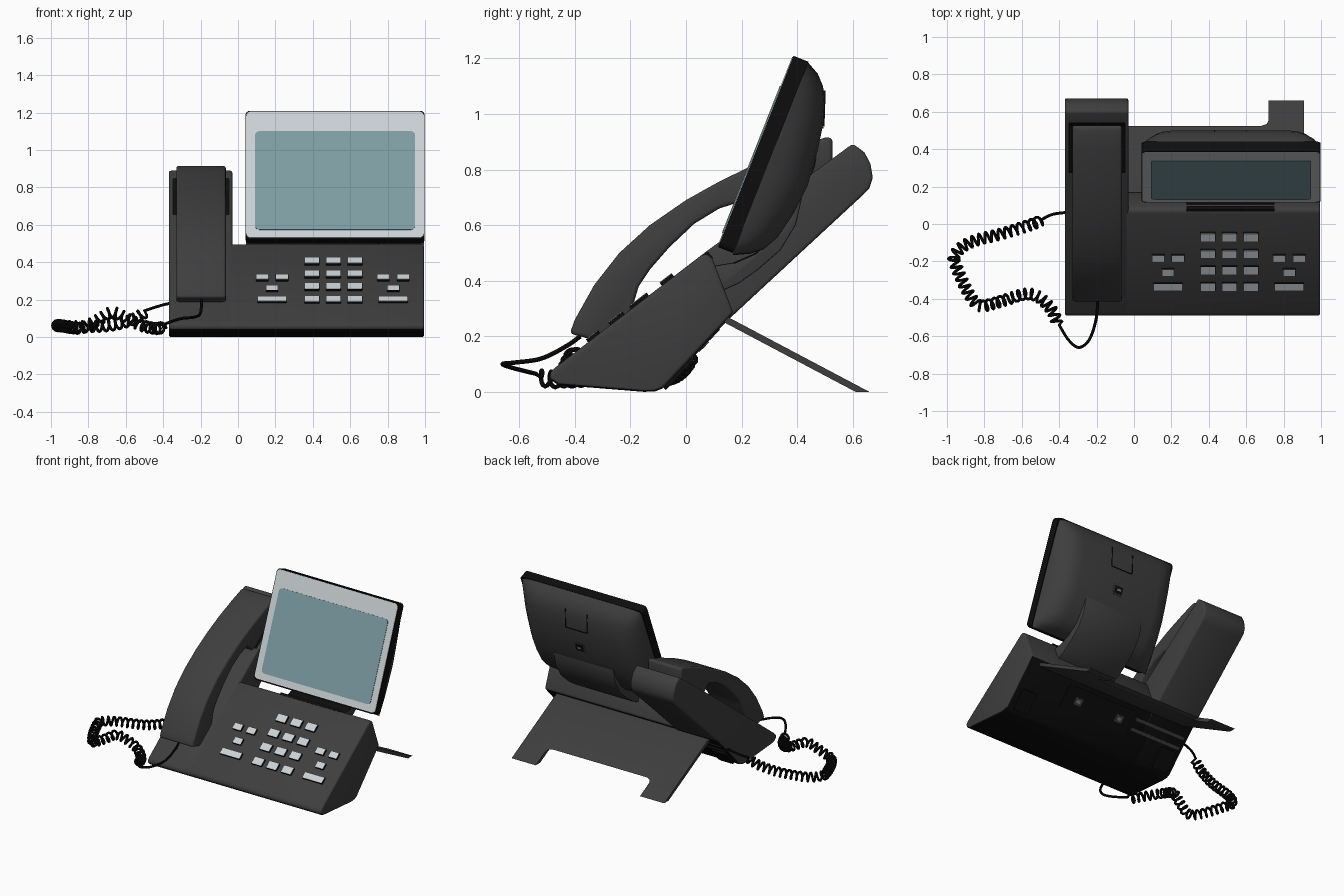
import bpy, bmesh, math
from mathutils import Vector, Matrix

if "Cube" in bpy.data.objects:
    bpy.data.objects.remove(bpy.data.objects["Cube"])


def material(name, r, g, b):
    m = bpy.data.materials.new(name)
    m.diffuse_color = (r, g, b, 1)
    m.use_nodes = True
    m.node_tree.nodes["Principled BSDF"].inputs["Base Color"].default_value = m.diffuse_color
    return m


BODY = material("charcoal plastic", .048, .048, .048)
BLACK = material("black plastic", .004, .004, .004)
LIGHT = material("light grey", .59, .635, .66)
SCREEN = material("teal screen", .205, .335, .365)
METAL = material("mid grey", .2, .2, .2)


def finish(bm, name, mat, bevel=0, segs=3, angle=35):
    bmesh.ops.recalc_face_normals(bm, faces=bm.faces[:])
    me = bpy.data.meshes.new(name)
    bm.to_mesh(me)
    bm.free()
    ob = bpy.data.objects.new(name, me)
    me.materials.append(mat)
    bpy.context.collection.objects.link(ob)
    if bevel:
        b = ob.modifiers.new("bevel", 'BEVEL')
        b.width, b.segments = bevel, segs
        b.limit_method, b.angle_limit = 'ANGLE', math.radians(angle)
    return ob


def extrude(points, shift):
    """Closed solid from a polygon pushed along a vector."""
    bm = bmesh.new()
    f = bm.faces.new([bm.verts.new(p) for p in points])
    r = bmesh.ops.extrude_face_region(bm, geom=[f])
    bmesh.ops.translate(bm, vec=Vector(shift),
                        verts=[v for v in r["geom"] if isinstance(v, bmesh.types.BMVert)])
    return bm


def prism(name, yz, x0, x1, mat, bevel=0, segs=3, angle=35):
    return finish(extrude([(x0, y, z) for y, z in yz], (x1 - x0, 0, 0)), name, mat, bevel, segs, angle)


def plate(name, pos, deg, w, h, r, z0, z1, mat):
    """Rounded rectangle lying on a plane tilted by deg about x."""
    pts = []
    for i, (sx, sy) in enumerate([(1, 1), (-1, 1), (-1, -1), (1, -1)]):
        for k in range(5):
            a = math.radians(90 * i + 22.5 * k)
            pts.append((sx * (w / 2 - r) + r * math.cos(a), sy * (h / 2 - r) + r * math.sin(a), z0))
    bm = extrude(pts, (0, 0, z1 - z0))
    bm.transform(Matrix.Translation(pos) @ Matrix.Rotation(math.radians(deg), 4, 'X'))
    return finish(bm, name, mat)


# base and handset cradle share the same lower profile
low = [(.03, .135), (-.085, .012), (-.11, .002), (-.15, .0), (-.46, .025), (-.49, .045),
       (-.49, .068), (-.473, .086)]
base = prism("base", low + [(.055, .491), (.075, .497), (.095, .48), (.17, .285)], -.1, .995, BODY, .018)
cradle = prism("handset_cradle", low + [(.07, .503), (.6, .893), (.642, .862), (.664, .82), (.672, .77),
               (.66, .733), (.635, .707), (.17, .276)], -.37, -.03, BODY, .018)
cutter = prism("recess_cutter", [(.28, .62), (.52, .79), (.56, .90), (.26, .75)], -.348, -.047, BLACK)
cutter.hide_render = True
cut = cradle.modifiers.new("recess", 'BOOLEAN')
cut.object, cut.operation, cut.solver = cutter, 'DIFFERENCE', 'EXACT'
cut.material_mode = 'TRANSFER'

# handset, arched over the cradle
prism("handset", [(-.418, .21), (-.40, .26), (-.33, .385), (-.24, .5), (-.13, .6), (0, .69), (.12, .757),
                  (.25, .82), (.4, .88), (.5, .915), (.527, .915), (.527, .82), (.27, .63), (.215, .69),
                  (.12, .66), (.03, .605), (-.06, .52), (-.13, .44), (-.17, .38), (-.2, .28), (-.31, .18)],
      -.33, -.065, BODY, .014, 3, 50)

# keys on the sloped top
def key(x, y, w, h):
    pos = (x, y, .086 + .772 * (y + .47))
    plate("key_base", pos, 37.7, w + .002, h + .002, .003, -.01, .013, BLACK)
    plate("key_cap", pos, 37.7, w, h, .003, .013, .015, LIGHT)


for x in (.395, .51, .625):
    for y in (-.065, -.155, -.242, -.33):
        key(x, y, .077, .053)
for cx in (.182, .83):
    key(cx - .053, -.178, .066, .045)
    key(cx + .053, -.178, .066, .045)
    key(cx, -.253, .064, .045)
    key(cx, -.33, .155, .045)

# monitor: black frame, pale bezel, screen
TILT = math.degrees(math.atan2(1, .394))


def on_front(z):
    return (.519, .115 + .394 * (z - .52), z)


plate("monitor_frame", on_front(.865), TILT, .958, .74, .025, -.058, 0, BLACK)
plate("monitor_bezel", on_front(.867), TILT, .95, .725, .025, 0, .003, LIGHT)
plate("screen", on_front(.835), TILT, .856, .567, .025, .003, .006, SCREEN)

# bulging monitor back, lofted across x
back = [(.438, 1.187), (.474, 1.145), (.493, 1.1), (.5, 1.05), (.493, .96), (.474, .87), (.438, .743), (.39, .646),
        (.33, .556), (.28, .513), (.23, .497), (.174, .492)]
a, b = Vector(back[0]), Vector(back[-1])
d = (b - a).normalized()
half = [(.475, 0), (.462, .3), (.437, .58), (.40, .82), (.36, .95), (.31, 1)]
sections = [(.519 - h, f) for h, f in half] + [(.519 + h, f) for h, f in half[::-1]]
bm = bmesh.new()
rows = []
for x, f in sections:
    row = []
    for p in back:
        p = Vector(p)
        q = a + d * (p - a).dot(d)
        s = q + (p - q) * f
        row.append(bm.verts.new((x, s.x - .006 * (1 - f), s.y)))
    rows.append(row)
for r0, r1 in zip(rows, rows[1:]):
    for i in range(len(back) - 1):
        bm.faces.new((r0[i], r0[i + 1], r1[i + 1], r1[i]))
    bm.faces.new((r0[0], r1[0], r1[-1], r0[-1]))
bm.faces.new(rows[0])
bm.faces.new(rows[-1])
finish(bm, "monitor_back", BODY)
plate("monitor_port", (.515, .458, .815), -105, .08, .07, .008, -.01, .003, BODY)
plate("monitor_port_socket", (.515, .458, .815), -105, .06, .05, .004, .003, .005, BLACK)
plate("monitor_port_pin", (.515, .458, .815), -105, .03, .015, .003, .005, .007, METAL)
# outline of a small hatch on the monitor back
for x in (.43, .60):
    plate("hatch_line", (x, .4985, 1.02), -92, .005, .13, .002, -.008, .002, BLACK)
plate("hatch_line", (.515, .492, .95), -98, .17, .005, .002, -.008, .003, BLACK)

# curved neck from the base to the monitor
neck = prism("monitor_neck", [(.08, .45), (.17, .465), (.25, .5), (.33, .58), (.40, .71), (.418, .70), (.395, .6),
                              (.34, .51), (.26, .44), (.19, .39), (.1, .35)], .28, .75, BODY, .006, 2)
# dark slot plate on the base where the neck enters
plate("neck_slot", (.515, .083, .49), -50, .47, .03, .005, -.01, .006, BLACK)

# rear stand with two feet, tapering downwards
side = [(.6, 0), (.6, 1), (.41, 1), (.41, .80), (.40, .76), (.37, .74)]
outline = [(.31 + x, t) for x, t in side] + [(.31 - x, t) for x, t in side[::-1]]
bm = extrude([(x, .14 + .52 * t, .275 * (1 - t)) for x, t in outline], (0, -.05, 0))
bm.verts.ensure_lookup_table()
finish(bm, "rear_stand", BODY)

# underside: port bay, sockets, rubber pads, cord channel
plate("port_bay", (.36, .06, .166), -134.3, .55, .17, .01, -.01, .004, BLACK)
for x in (.18, .52):
    plate("port_socket", (x, .06, .166), -134.3, .06, .05, .005, .004, .007, BODY)
    plate("port_contacts", (x, .06, .166), -134.3, .03, .02, .003, .007, .009, METAL)
for x in (-.27, .89):
    plate("rubber_pad", (x, -.03, .07), -133, .12, .15, .02, -.01, .012, BLACK)
for y in (.04, .09):
    plate("cord_channel", (-.14, y, .135 + 1.01 * (y - .03)), -134.3, .4, .02, .004, -.01, .004, BODY)


# coiled cord
def spline(pts, n):
    pts = [Vector(p) for p in pts]
    pts = [2 * pts[0] - pts[1]] + pts + [2 * pts[-1] - pts[-2]]
    out = []
    for p0, p1, p2, p3 in zip(pts, pts[1:], pts[2:], pts[3:]):
        for k in range(n):
            t = k / n
            out.append(.5 * (2 * p1 + (p2 - p0) * t + (2 * p0 - 5 * p1 + 4 * p2 - p3) * t * t
                             + (3 * p1 - p0 - 3 * p2 + p3) * t ** 3))
    return out + [pts[-2]]


lead = [(-.195, -.38, .2), (-.195, -.43, .165), (-.205, -.52, .12), (-.24, -.62, .105), (-.295, -.66, .1),
        (-.35, -.62, .085), (-.40, -.54, .065)]
coil = [(-.41, -.53, .05), (-.44, -.46, .045), (-.51, -.39, .06), (-.58, -.375, .09), (-.67, -.40, .13),
        (-.75, -.425, .09), (-.83, -.435, .05), (-.89, -.36, .05), (-.945, -.24, .06), (-.96, -.17, .06),
        (-.88, -.10, .055), (-.7, -.05, .06), (-.57, -.01, .09), (-.5, .015, .13)]
tail = [(-.5, .02, .14), (-.44, .05, .16), (-.36, .062, .18), (-.25, .07, .185)]

# walk the coil path at even distance and wind around it
fine = spline(coil, 40)
TURNS, RAD, STEP = 37, .028, 12
total = sum((q - p).length for p, q in zip(fine, fine[1:]))
helix, run = [], 0
marks = [i * total / (TURNS * STEP) for i in range(TURNS * STEP)]
for p, q in zip(fine, fine[1:]):
    L = (q - p).length
    while marks and marks[0] <= run + L:
        c = p.lerp(q, (marks[0] - run) / L)
        ang = 2 * math.pi * (TURNS * STEP - len(marks)) / STEP
        t = (q - p).normalized()
        s = t.cross(Vector((0, 0, 1))).normalized()
        helix.append(c + RAD * (s * math.cos(ang) + s.cross(t) * math.sin(ang)))
        marks.pop(0)
    run += L
path = spline(lead, 8) + helix + spline(tail, 8)
cu = bpy.data.curves.new("coiled_cord", 'CURVE')
cu.dimensions, cu.bevel_depth, cu.bevel_resolution, cu.use_fill_caps = '3D', .008, 2, True
sp = cu.splines.new('POLY')
sp.points.add(len(path) - 1)
for pt, v in zip(sp.points, path):
    pt.co = (*v, 1)
cu.materials.append(BLACK)
bpy.context.collection.objects.link(bpy.data.objects.new("coiled_cord", cu))

# bake modifiers, smooth by angle, drop the cutter
bpy.context.view_layer.update()
bpy.ops.object.select_all(action='SELECT')
bpy.context.view_layer.objects.active = cradle
bpy.ops.object.convert(target='MESH')
bpy.ops.object.shade_smooth_by_angle(angle=math.radians(32))
bpy.data.objects.remove(bpy.data.objects["recess_cutter"])

# black underside of the base and black upper side of the neck
for ob, test in ((base, lambda f: f.normal.z < -.5), (cradle, lambda f: f.normal.z < -.5 and f.center.y < .18),
                 (neck, lambda f: f.normal.z - f.normal.y > .5)):
    if BLACK.name not in [m.name for m in ob.data.materials if m]:
        ob.data.materials.append(BLACK)
    idx = [m.name if m else "" for m in ob.data.materials].index(BLACK.name)
    for f in ob.data.polygons:
        if test(f):
            f.material_index = idx
